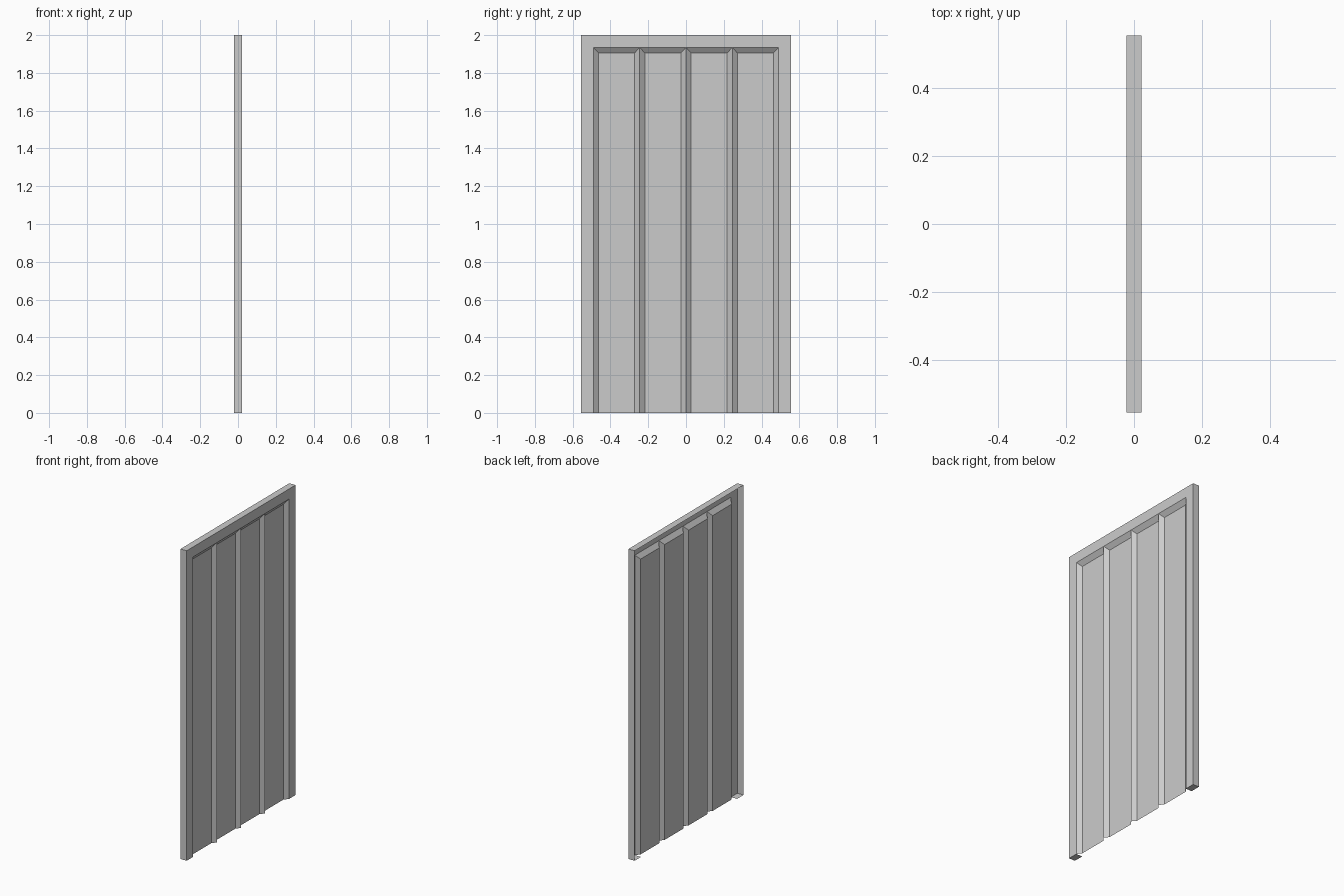
import bpy
import bmesh

cube = bpy.data.objects.get("Cube")
if cube:
    bpy.data.objects.remove(cube, do_unlink=True)

HALF_W, HEIGHT, HALF_T = 0.555, 2.0, 0.022
OPEN_W, OPEN_H = 0.49, 1.935     # opening that holds the pressed panels
PANELS, BEVEL, PANEL_X = 4, 0.027, 0.0

grey = bpy.data.materials.new("light_grey_metal")
grey.use_nodes = True
colour = (0.6, 0.6, 0.6, 1)
grey.diffuse_color = colour
grey.node_tree.nodes["Principled BSDF"].inputs["Base Color"].default_value = colour


def make_sheet(name, quads):
    """Join quads into one flat-shaded sheet object."""
    bm = bmesh.new()
    for quad in quads:
        bm.faces.new([bm.verts.new(p) for p in quad])
    bmesh.ops.remove_doubles(bm, verts=bm.verts, dist=0.0001)
    mesh = bpy.data.meshes.new(name)
    bm.to_mesh(mesh)
    bm.free()
    mesh.materials.append(grey)
    obj = bpy.data.objects.new(name, mesh)
    bpy.context.collection.objects.link(obj)
    return obj


def upright(x, y0, y1, z0, z1):
    """Rectangle facing +x."""
    return [(x, y0, z0), (x, y1, z0), (x, y1, z1), (x, y0, z1)]


def level(z, y0, y1, up):
    """Rectangle across the full thickness, facing up or down."""
    quad = [(-HALF_T, y0, z), (HALF_T, y0, z), (HALF_T, y1, z), (-HALF_T, y1, z)]
    return quad if up else quad[::-1]


def end_wall(y):
    """Outer side wall, facing away from the centre."""
    quad = [(-HALF_T, y, 0), (HALF_T, y, 0), (HALF_T, y, HEIGHT), (-HALF_T, y, HEIGHT)]
    return quad if y < 0 else quad[::-1]


# Hollow frame: front face, top and side walls, and feet under the side posts
make_sheet("frame", [
    upright(HALF_T, -HALF_W, -OPEN_W, 0, OPEN_H),
    upright(HALF_T, OPEN_W, HALF_W, 0, OPEN_H),
    upright(HALF_T, -HALF_W, HALF_W, OPEN_H, HEIGHT),
    level(HEIGHT, -HALF_W, HALF_W, True),
    level(0, -HALF_W, -OPEN_W, False),
    level(0, OPEN_W, HALF_W, False),
    end_wall(-HALF_W),
    end_wall(HALF_W),
])

# Recessed panels with sloping sides that meet in pointed ribs
step = 2 * OPEN_W / PANELS
for i in range(PANELS):
    y0 = -OPEN_W + i * step
    outer = upright(HALF_T, y0, y0 + step, 0, OPEN_H)
    inner = upright(PANEL_X, y0 + BEVEL, y0 + step - BEVEL, 0, OPEN_H - 0.03)
    slopes = [[outer[a], outer[(a + 1) % 4], inner[(a + 1) % 4], inner[a]]
              for a in (1, 2, 3)]
    make_sheet(f"recessed_panel_{i + 1}", [inner] + slopes)
